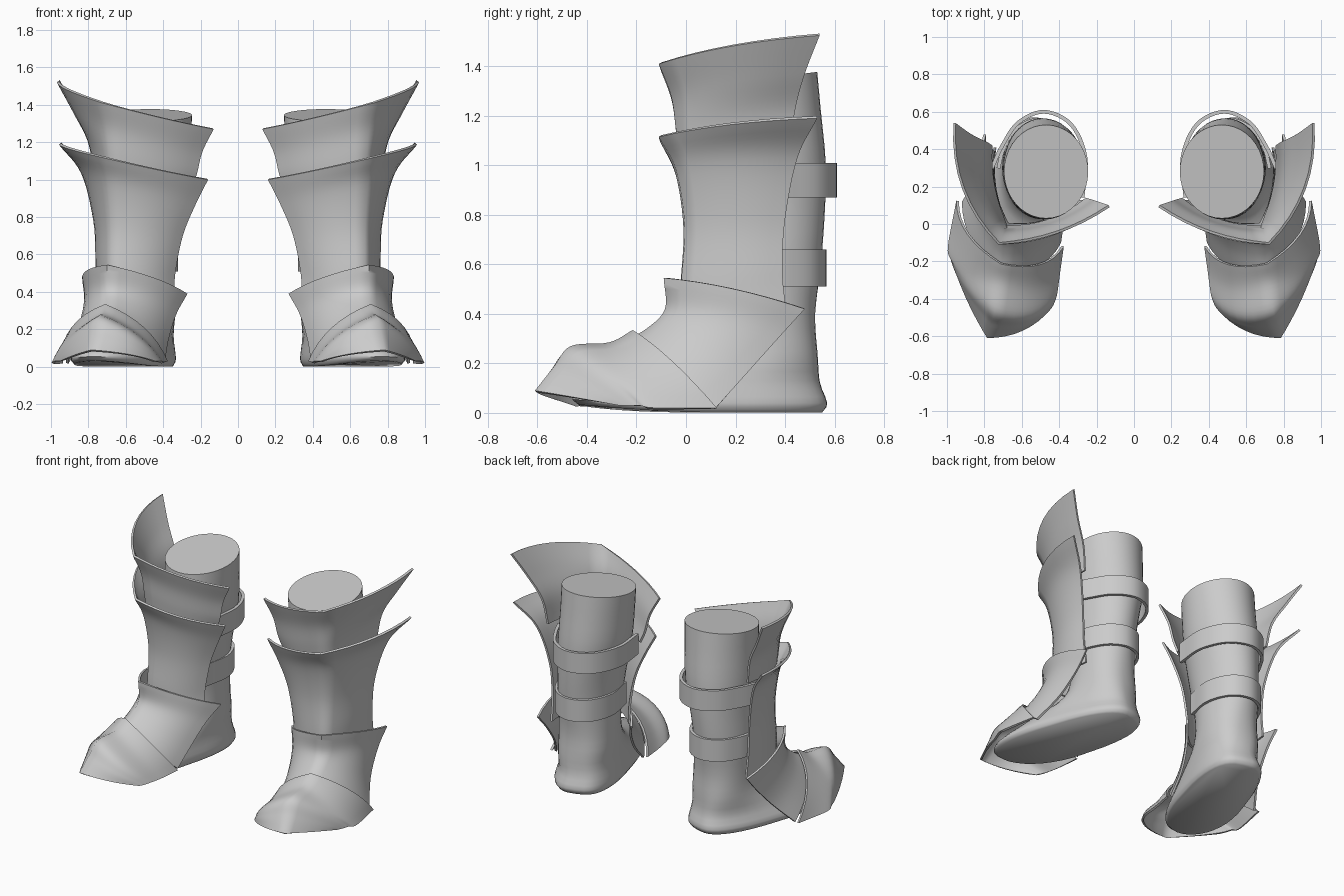
import bpy
import math
from mathutils import Vector

if "Cube" in bpy.data.objects:
    bpy.data.objects.remove(bpy.data.objects["Cube"], do_unlink=True)

GREY = (0.6, 0.6, 0.6, 1)
steel = bpy.data.materials.new("plain grey")
steel.use_nodes = True
steel.diffuse_color = GREY
steel.node_tree.nodes["Principled BSDF"].inputs["Base Color"].default_value = GREY


def spline(points, steps):
    """Smooth curve through the points."""
    pts = [Vector(p) for p in points]
    pts = [2 * pts[0] - pts[1]] + pts + [2 * pts[-1] - pts[-2]]
    out = []
    for a, b, c, d in zip(pts, pts[1:], pts[2:], pts[3:]):
        for i in range(steps):
            t = i / steps
            out.append(b + (c - a) * t / 2 + (a - 2.5 * b + 2 * c - d / 2) * t**2
                       + (1.5 * (b - c) + (d - a) / 2) * t**3)
    return out + [pts[-2]]


def loft(name, rows, closed=False, thickness=0):
    """Skin rows of points, thicken inwards and mirror to the other foot."""
    n = len(rows[0])
    verts = [p for row in rows for p in row]
    faces = []
    for r in range(len(rows) - 1):
        for i in range(n if closed else n - 1):
            j = (i + 1) % n
            faces.append((r * n + i, r * n + n + i, r * n + n + j, r * n + j))
    if closed:
        faces.append(tuple(range(n)))
        faces.append(tuple(reversed(range(len(verts) - n, len(verts)))))
    mesh = bpy.data.meshes.new(name)
    mesh.from_pydata(verts, [], faces)
    mesh.materials.append(steel)
    obj = bpy.data.objects.new(name, mesh)
    bpy.context.collection.objects.link(obj)
    bpy.ops.object.select_all(action="DESELECT")
    obj.select_set(True)
    bpy.context.view_layer.objects.active = obj
    if thickness:
        solid = obj.modifiers.new("thickness", "SOLIDIFY")
        solid.thickness = thickness
        solid.offset = -1
    obj.modifiers.new("other_foot", "MIRROR").use_mirror_merge = False
    for mod in [m.name for m in obj.modifiers]:
        bpy.ops.object.modifier_apply(modifier=mod)
    bpy.ops.object.shade_smooth_by_angle(angle=math.radians(65))


def arc(start, end, core, bulge, steps=8):
    """Arc between two points, bowed away from the core."""
    chord = (end - start).normalized()
    mid = (start + end) / 2
    away = mid - core
    away = (away - chord * away.dot(chord)).normalized()
    ctrl = mid + away * bulge * 2
    return [start * (1 - t)**2 + ctrl * 2 * t * (1 - t) + end * t**2
            for t in (i / steps for i in range(steps + 1))]


def plate(name, rows, core_top, core_low, steps=6):
    """Ridged plate; each row is inner edge, ridge, outer edge, two bulges."""
    inner, ridge, outer = (spline([r[k] for r in rows], steps) for k in range(3))
    bulges = spline([(r[3], r[4], 0) for r in rows], steps)
    grid = []
    for k, (a, b, c, w) in enumerate(zip(inner, ridge, outer, bulges)):
        core = Vector(core_top).lerp(Vector(core_low), k / (len(inner) - 1))
        grid.append(arc(a, b, core, w.x) + arc(b, c, core, w.y)[1:])
    loft(name, grid, thickness=0.014)


def blunt(value, power):
    return math.copysign(abs(value)**power, value)


# Leg and foot: ring centre, (half width, half length, turn), (toe flare, heel power)
RINGS = [
    ((.47, .28, 1.345), (.225, .25, 0), (0, 1)),
    ((.475, .285, 1.2), (.22, .26, 0), (0, 1)),
    ((.485, .295, 1.0), (.215, .27, 0), (0, 1)),
    ((.505, .295, .8), (.195, .265, 0), (0, 1)),
    ((.52, .3, .6), (.185, .245, 0), (0, 1)),
    ((.52, .3, .4), (.18, .222, 5), (0, .9)),
    ((.53, .26, .25), (.185, .27, 9), (0, .8)),
    ((.58, .125, .13), (.2, .42, 16), (.08, .7)),
    ((.615, .055, .04), (.225, .525, 17), (.12, .65)),
    ((.615, .055, .002), (.21, .505, 17), (.12, .65)),
]
centres, sizes, shapes = (
    spline([(*r[k], 0)[:3] for r in RINGS], 3) for k in range(3))
leg = []
for k, (c, s, f) in enumerate(zip(centres, sizes, shapes)):
    turn = math.radians(s.z)
    slope = 0.13 * max(0, 1 - k / 6)
    ring = []
    for i in range(40):
        a = math.tau * i / 40
        side, along = math.cos(a), math.sin(a)
        power = f.y if along > 0 else 1
        u = blunt(side, power) * s.x * (1 - f.x * along)
        v = blunt(along, power) * s.y
        lift = f.x * 0.25 * min(0, along)**2
        x = u * math.cos(turn) - v * math.sin(turn)
        y = u * math.sin(turn) + v * math.cos(turn)
        ring.append(c + Vector((x, y, y * slope + lift)))
    leg.append(ring)
loft("leg", leg, closed=True)

# Shin plates
plate("knee_plate", [
    ((.13, .09, 1.27), (.725, -.11, 1.41), (.965, .54, 1.525), .045, .08),
    ((.19, .11, 1.15), (.70, -.06, 1.28), (.88, .48, 1.37), .045, .065),
    ((.22, .12, 1.03), (.69, -.04, 1.14), (.80, .44, 1.22), .045, .045),
    ((.25, .13, .95), (.685, -.02, 1.0), (.77, .42, 1.05), .045, .03),
], (.52, .28, 1.4), (.52, .28, 1.0))
plate("shin_plate", [
    ((.16, .09, 1.0), (.71, -.11, 1.115), (.955, .53, 1.19), .05, .08),
    ((.23, .11, .86), (.695, -.04, .98), (.835, .45, 1.03), .05, .05),
    ((.295, .12, .7), (.68, -.005, .75), (.77, .4, .78), .05, .035),
    ((.335, .12, .5), (.68, -.02, .52), (.755, .39, .56), .05, .035),
    ((.34, .12, .36), (.68, -.02, .38), (.75, .41, .38), .05, .035),
], (.52, .28, 1.1), (.52, .28, .37))

# Ankle plate and toe cap
plate("ankle_plate", [
    ((.27, .2, .39), (.70, -.09, .545), (.805, .48, .42), .06, .075),
    ((.33, .12, .28), (.70, -.085, .42), (.805, .38, .31), .06, .065),
    ((.37, .02, .15), (.70, -.16, .34), (.84, .25, .165), .06, .065),
    ((.39, -.1, .03), (.71, -.27, .28), (.92, .12, .02), .06, .06),
], (.55, .25, .42), (.62, .05, 0))
plate("toe_cap", [
    ((.375, -.12, .03), (.71, -.215, .335), (.95, .125, .02), .07, .07),
    ((.395, -.26, .025), (.72, -.31, .285), (.995, -.12, .02), .065, .05),
    ((.41, -.37, .03), (.745, -.465, .27), (.98, -.19, .03), .07, .03),
    ((.425, -.42, .03), (.765, -.535, .185), (.965, -.235, .03), .065, .02),
    ((.44, -.45, .03), (.785, -.61, .09), (.95, -.27, .03), .045, .01),
], (.62, .05, 0), (.68, -.25, 0))


# Calf straps
def strap(name, path, low, high):
    line = spline([(x, y, 0) for x, y in path], 6)
    loft(name, [[p + Vector((0, 0, z)) for p in line] for z in (high, low)],
         thickness=0.02)


strap("upper_strap", [(.77, .3), (.715, .42), (.625, .55), (.48, .61),
                      (.33, .54), (.25, .36), (.265, .14)], .87, 1.01)
strap("lower_strap", [(.735, .3), (.705, .41), (.63, .52), (.51, .567),
                      (.385, .51), (.32, .35), (.35, .15)], .51, .66)
